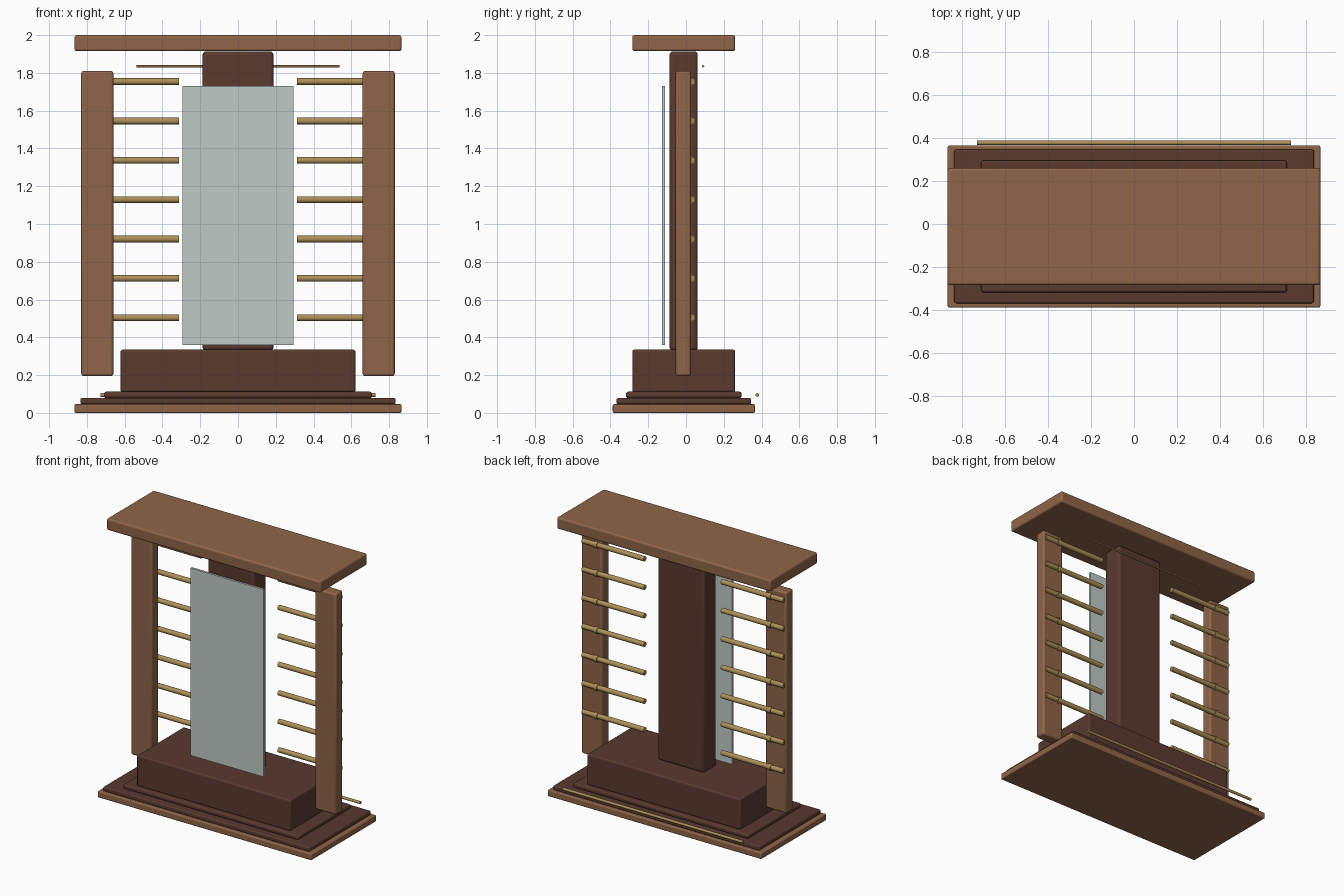
import bpy, math

if "Cube" in bpy.data.objects:
    bpy.data.objects.remove(bpy.data.objects["Cube"])


def material(name, rgb):
    m = bpy.data.materials.new(name)
    m.diffuse_color = (*rgb, 1)
    m.use_nodes = True
    m.node_tree.nodes["Principled BSDF"].inputs["Base Color"].default_value = m.diffuse_color
    return m


LIGHT = material("light wood", (0.28, 0.13, 0.065))
DARK = material("dark wood", (0.10, 0.042, 0.028))
BRASS = material("brass", (0.42, 0.28, 0.10))
GLASS = material("pale glass", (0.53, 0.59, 0.57))


def box(name, x, y, z, mat, bevel=0.0):
    """Box from (min, max) ranges, with optional rounded edges."""
    bpy.ops.mesh.primitive_cube_add(size=1, location=[sum(r) / 2 for r in (x, y, z)])
    ob = bpy.context.object
    ob.name = name
    ob.scale = [r[1] - r[0] for r in (x, y, z)]
    bpy.ops.object.transform_apply(location=False, rotation=False, scale=True)
    ob.data.materials.append(mat)
    if bevel:
        mod = ob.modifiers.new("rounded edges", 'BEVEL')
        mod.width = bevel
        mod.segments = 3
        bpy.ops.object.shade_smooth_by_angle(angle=math.radians(35))
    return ob


def rod(name, x0, x1, y, z, r):
    """Brass cylinder running along x."""
    bpy.ops.mesh.primitive_cylinder_add(
        vertices=16, radius=r, depth=abs(x1 - x0),
        location=((x0 + x1) / 2, y, z), rotation=(0, math.pi / 2, 0))
    ob = bpy.context.object
    ob.name = name
    ob.data.materials.append(BRASS)
    bpy.ops.object.shade_smooth_by_angle(angle=math.radians(35))


# Stepped base and plinth
box("base_board", (-0.865, 0.865), (-0.388, 0.365), (0, 0.046), LIGHT, 0.007)
box("lower_step", (-0.835, 0.835), (-0.368, 0.345), (0.046, 0.078), DARK, 0.008)
box("upper_step", (-0.71, 0.71), (-0.318, 0.295), (0.078, 0.112), DARK, 0.012)
box("plinth", (-0.622, 0.622), (-0.284, 0.26), (0.108, 0.335), DARK, 0.012)

# Central column, front panel and top board
box("column", (-0.188, 0.188), (-0.087, 0.062), (0.33, 1.914), DARK, 0.018)
box("front_panel", (-0.295, 0.295), (-0.127, -0.111), (0.36, 1.73), GLASS)
box("top_board", (-0.865, 0.865), (-0.284, 0.26), (1.915, 2.0), LIGHT, 0.012)

# Side posts, each with seven pegs held by small collars
for side, s in (("left", -1), ("right", 1)):
    box(side + "_post", sorted((s * 0.66, s * 0.83)), (-0.055, 0.026),
        (0.195, 1.81), LIGHT, 0.013)
    for i in range(7):
        z = 0.504 + i * 0.2083
        rod(f"{side}_peg_{i}", s * 0.312, s * 0.815, 0.028, z, 0.018)
        rod(f"{side}_peg_collar_{i}", s * 0.69, s * 0.715, 0.028, z, 0.023)

# Slim rails behind the column top and the base
rod("upper_rail", -0.537, 0.537, 0.091, 1.835, 0.006)
rod("base_rail", -0.728, 0.728, 0.377, 0.095, 0.01)
